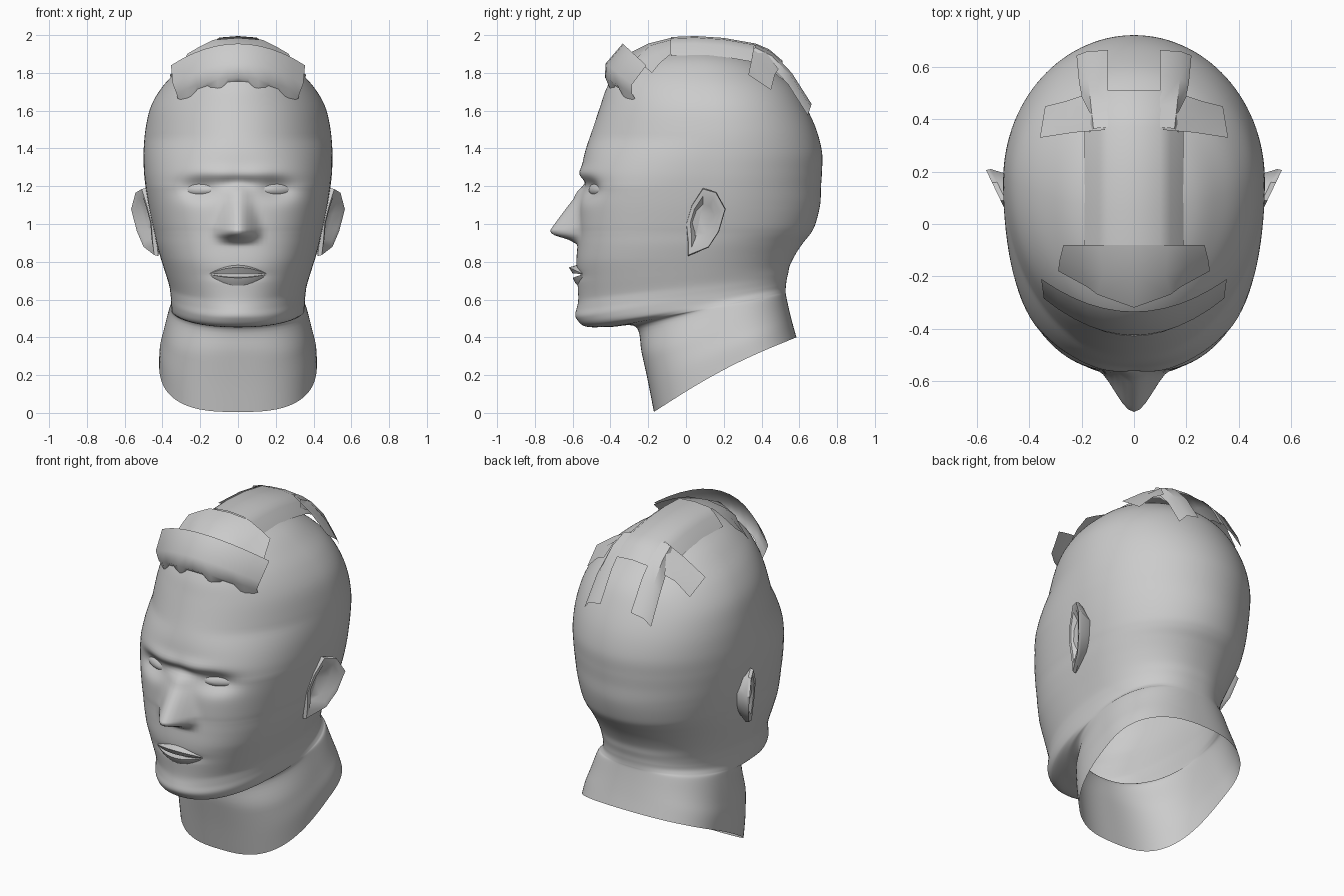
import bpy, bmesh, math
from mathutils import Vector

old = bpy.data.objects.get("Cube")
if old:
    bpy.data.objects.remove(old, do_unlink=True)

grey = bpy.data.materials.new("plain_grey")
grey.use_nodes = True
grey.diffuse_color = (0.6, 0.6, 0.6, 1)
for node in grey.node_tree.nodes:
    if node.type == "BSDF_PRINCIPLED":
        node.inputs["Base Color"].default_value = (0.6, 0.6, 0.6, 1)
        node.inputs["Roughness"].default_value = 0.8


def finish(name, bm, mirror=False, angle=50):
    mesh = bpy.data.meshes.new(name)
    bm.to_mesh(mesh)
    bm.free()
    mesh.materials.append(grey)
    obj = bpy.data.objects.new(name, mesh)
    bpy.context.collection.objects.link(obj)
    bpy.ops.object.select_all(action="DESELECT")
    obj.select_set(True)
    bpy.context.view_layer.objects.active = obj
    bpy.ops.object.shade_smooth_by_angle(angle=math.radians(angle))
    if mirror:
        obj.modifiers.new("Mirror", "MIRROR").use_axis[0] = True
    return obj


def loft(name, rings, **options):
    """Join closed rings of points into a tube, capped at its end."""
    bm = bmesh.new()
    loops = [[bm.verts.new(p) for p in ring] for ring in rings]
    for a, b in zip(loops, loops[1:]):
        for i in range(len(a)):
            j = (i + 1) % len(a)
            bm.faces.new((a[i], a[j], b[j], b[i]))
    bm.faces.new(loops[-1])
    bmesh.ops.recalc_face_normals(bm, faces=bm.faces)
    return finish(name, bm, **options)


def patch(name, rows, outward, angle=50):
    """Open sheet from rows of points, mirrored in x, facing outward."""
    bm = bmesh.new()
    grid = [[bm.verts.new(p) for p in row] for row in rows]
    for a, b in zip(grid, grid[1:]):
        for i in range(len(a) - 1):
            bm.faces.new((a[i], a[i + 1], b[i + 1], b[i]))
    bm.normal_update()
    total = sum((f.normal * f.calc_area() for f in bm.faces), Vector())
    if total.dot(Vector(outward)) < 0:
        bmesh.ops.reverse_faces(bm, faces=bm.faces)
    return finish(name, bm, mirror=True, angle=angle)


def catmull(table, steps):
    """Smooth rows of numbers through the given knots."""
    out = []
    n = len(table)
    for k in range(n - 1):
        quad = [table[max(0, min(n - 1, k + d))] for d in (-1, 0, 1, 2)]
        for s in range(steps):
            t = s / steps
            out.append([b + 0.5 * t * (c - a + t * (2 * a - 5 * b + 4 * c - d + t * (3 * (b - c) + d - a)))
                        for a, b, c, d in zip(*quad)])
    return out + [list(table[-1])]


def ramp(points, v):
    if v <= points[0][0] or v >= points[-1][0]:
        return 0
    for (a, p), (b, q) in zip(points, points[1:]):
        if v <= b:
            return p + (q - p) * (v - a) / (b - a)


def clamp(v):
    return max(0, min(1, v))


def bump(x, z, cx, cz, rx, rz):
    return math.exp(-((abs(x) - cx) / rx) ** 2 - ((z - cz) / rz) ** 2)


# Rings from neck rim over jaw to crown: front y, front z, back y, back z, half width
NECK_AND_JAW = [(-.17, .005, .585, .4, .418), (-.2, .16, .565, .47, .412),
                (-.235, .32, .545, .55, .388), (-.265, .455, .53, .62, .364),
                (-.4, .455, .528, .64, .357), (-.53, .457, .528, .66, .354),
                (-.575, .5, .53, .68, .355), (-.572, .55, .533, .705, .358),
                (-.57, .61, .54, .735, .365), (-.575, .7, .55, .78, .385),
                (-.58, .8, .58, .84, .41), (-.575, .88, .62, .9, .43)]
# Level rings: height, front y, back y, half width
SKULL = [(.95, -.57, .66, .443), (1, -.57, .685, .455), (1.1, -.565, .71, .475),
         (1.2, -.555, .715, .49), (1.28, -.553, .72, .498), (1.38, -.535, .72, .5),
         (1.5, -.495, .69, .49), (1.62, -.455, .635, .462), (1.72, -.42, .57, .405),
         (1.8, -.37, .48, .33), (1.87, -.27, .36, .24), (1.915, -.14, .22, .13),
         (1.93, 0, .08, .02)]
HEAD = NECK_AND_JAW + [(f, z, b, z, w) for z, f, b, w in SKULL]
NOSE = [(.89, 0), (.915, .045), (.945, .14), (.965, .15), (1.13, .035), (1.24, 0)]

# Squareness of the outline by height, added to an ellipse's exponent
FRONT_BOX = [(-.1, .9), (.3, .7), (.46, .2), (.6, .15), (.8, .5), (.95, .65), (1.2, .65), (1.45, 0)]
BACK_BOX = [(-.1, .45), (.5, .35), (.9, .1), (1.1, 0)]


def sculpt(x, y, z):
    if y > -.3:
        return y
    width = .07 + .075 * clamp((1.2 - z) / .22)
    f = max(0, 1 - abs(x) / width)
    y -= ramp(NOSE, z) * f * f * (3 - 2 * f)
    y += .05 * bump(x, z, .21, 1.185, .1, .055)       # eye sockets
    y += .025 * bump(x, z, 0, 1.215, .1, .03)         # nose bridge
    y -= .015 * bump(x, z, .1, 1.27, .14, .035)       # brows
    y += .02 * bump(x, z, 0, .73, .12, .02)           # mouth line
    y -= .01 * bump(x, z, 0, .53, .12, .04)           # chin
    return y


SEG = 120
rings = []
for fy, fz, by, bz, w in catmull(HEAD, 6):
    mid = fy + (by - fy) * (.56 + .04 * clamp(1 - fz / .45))
    sag = .03 * clamp(1 - fz / .25)
    ring = []
    for i in range(SEG):
        a = math.tau * i / SEG
        s, c = math.sin(a), math.cos(a)
        n = 2 + ramp(FRONT_BOX if c < 0 else BACK_BOX, fz)
        r = (abs(s) ** n + abs(c) ** n) ** (-1 / n)
        x = w * r * s
        y = mid + r * c * ((mid - fy) if c < 0 else (by - mid))
        t = (y - fy) / (by - fy)
        z = fz + (bz - fz) * t + sag * math.sin(math.pi * t)
        ring.append((x, sculpt(x, y, z), z))
    rings.append(ring)
loft("head_and_neck", rings, angle=65)

# Ears: rim flaring outward with a hollow inside
EAR = [(.09, 1.19), (.16, 1.17), (.21, 1.08), (.175, .96), (.12, .875),
       (.01, .83), (.01, .9), (0, 1), (.03, 1.1)]


def ear_ring(scale, offset, base=None):
    ring = []
    for y, z in EAR:
        y, z = .09 + (y - .09) * scale, 1.02 + (z - 1.02) * scale
        ring.append((base or .462 + .48 * y - .12 * max(0, 1.08 - z) + offset, y, z))
    return ring


loft("ears", [ear_ring(.65, 0, .41), ear_ring(1, -.015), ear_ring(.97, .005),
              ear_ring(.75, 0), ear_ring(.5, -.03)], mirror=True, angle=40)


# Eyes: almond domes set in the sockets
def eye_ring(scale, out):
    ring = []
    for i in range(16):
        a = math.tau * i / 16
        x = .21 + .08 * scale * math.cos(a)
        z = 1.18 + scale * (.036 if math.sin(a) > 0 else .03) * math.sin(a)
        ring.append((x, -.478 + .45 * (x - .21) - out, z))
    return ring


loft("eyes", [eye_ring(1, -.03), eye_ring(1, .002), eye_ring(.65, .014), eye_ring(.25, .02)],
     mirror=True, angle=40)


# Lips: tapered crescents
def lip(name, profile):
    rows = []
    for z, out in profile:
        row = []
        for i in range(7):
            x = .15 * i / 6
            f = 1 - (x / .155) ** 2
            row.append((x, -.57 - out * f + 1.1 * x * x, .735 + (z - .735) * f))
        rows.append(row)
    patch(name, rows, (0, -1, 0))


lip("upper_lip", [(.785, 0), (.77, .05), (.738, .03), (.738, -.02)])
lip("lower_lip", [(.72, -.02), (.715, .03), (.69, .018), (.66, -.008)])


# Hair fringe: curved band with a ragged lower edge
def band_row(y, z, end_x, rise, drop, ragged=0):
    row = []
    for i in range(7):
        s = i / 6
        row.append((end_x * s, y + rise * s * s, z - drop * s * s - ragged * (i % 3 == 2)))
    return row


patch("hair_fringe", [band_row(-.335, 1.955, .355, .125, .115),
                      band_row(-.425, 1.85, .345, .14, .11),
                      band_row(-.43, 1.775, .325, .145, .085),
                      band_row(-.41, 1.755, .32, .14, .09, .05)], (0, -1, .5), 60)

# Hair tuft on the front of the crown
patch("hair_front_tuft", [
    [(0, -.08, 1.985), (.13, -.08, 1.975), (.21, -.08, 1.935), (.27, -.08, 1.9)],
    [(0, -.2, 1.955), (.12, -.19, 1.945), (.2, -.16, 1.9), (.285, -.14, 1.85)],
    [(0, -.32, 1.895), (.14, -.27, 1.87), (.18, -.24, 1.85), (.29, -.18, 1.8)]],
    (0, 0, 1), 35)

# Raised strip along the crown
CREST = [(-.08, 1.99), (.05, 1.995), (.2, 1.985), (.37, 1.955), (.44, 1.925), (.51, 1.865)]
patch("hair_crest", [[(0, y, z), (.1, y, z - .008), (.14, y, z - .04), (.19, y, z - .1)]
                     for y, z in CREST], (0, 0, 1), 40)

# Two tails and side flaps at the back of the crown
TAIL = [(.37, 1.95, .1, .17), (.46, 1.905, .1, .19), (.56, 1.8, .1, .21), (.665, 1.635, .1, .22)]
patch("hair_tails", [[(a, y, z), ((a + b) / 2 + .02, y - .005, z - .015), (b, y - .02, z - .06)]
                     for y, z, a, b in TAIL], (0, 1, 1), 40)
patch("hair_flaps", [[(.11, .36, 1.95), (.23, .35, 1.885), (.36, .33, 1.79)],
                     [(.17, .43, 1.9), (.25, .41, 1.84), (.35, .39, 1.75)],
                     [(.2, .49, 1.82), (.26, .47, 1.79), (.34, .45, 1.71)]], (0, 1, 1), 40)
